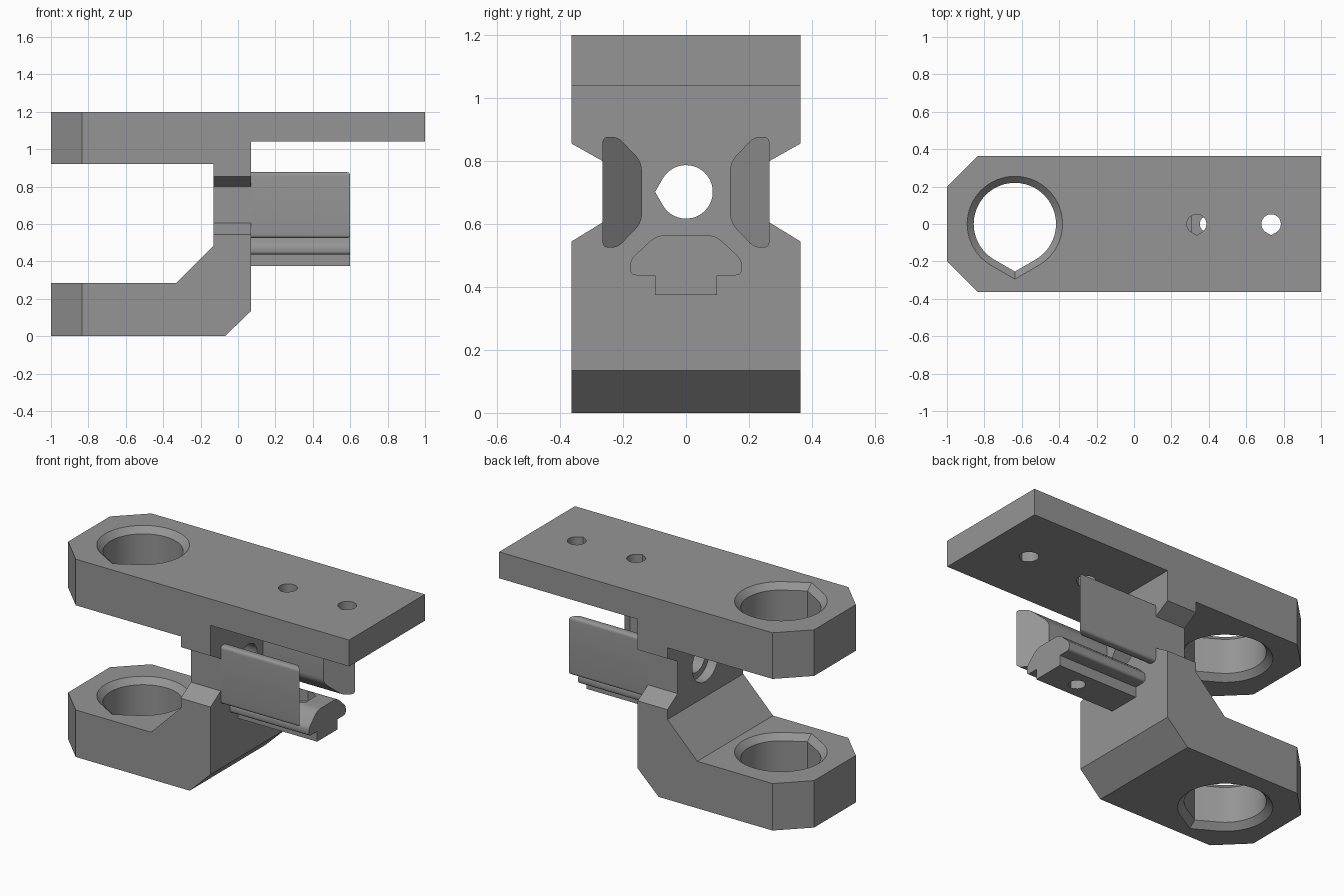
import bpy, bmesh, math
from mathutils import Vector

if "Cube" in bpy.data.objects:
    bpy.data.objects.remove(bpy.data.objects["Cube"])

grey = bpy.data.materials.new("plain grey")
grey.diffuse_color = (0.3, 0.3, 0.3, 1)
grey.use_nodes = True
grey.node_tree.nodes["Principled BSDF"].inputs["Base Color"].default_value = grey.diffuse_color


def loft(name, rings):
    """Closed solid through a stack of matching point rings."""
    bm = bmesh.new()
    vs = [[bm.verts.new(p) for p in ring] for ring in rings]
    n = len(vs[0])
    for a, b in zip(vs, vs[1:]):
        for i in range(n):
            j = (i + 1) % n
            bm.faces.new((a[i], a[j], b[j], b[i]))
    bm.faces.new(vs[0])
    bm.faces.new(vs[-1])
    bmesh.ops.recalc_face_normals(bm, faces=bm.faces[:])
    me = bpy.data.meshes.new(name)
    bm.to_mesh(me)
    bm.free()
    ob = bpy.data.objects.new(name, me)
    bpy.context.collection.objects.link(ob)
    me.materials.append(grey)
    return ob


def place(p, axis, t):
    a, b = p
    return {"X": (t, a, b), "Y": (a, t, b), "Z": (a, b, t)}[axis]


def prism(name, pts, axis, lo, hi):
    return loft(name, [[place(p, axis, t) for p in pts] for t in (lo, hi)])


def teardrop(r, cx, cy, tip_deg=-90, n=36):
    """Circle with a blunt 120 degree tip."""
    pts = []
    for i in range(n + 1):
        a = math.radians(tip_deg + 30 + 300 * i / n)
        pts.append((cx + r * math.cos(a), cy + r * math.sin(a)))
    t = math.radians(tip_deg)
    d = r / math.cos(math.radians(30))
    return pts + [(cx + d * math.cos(t), cy + d * math.sin(t))]


def rounded(corners, steps=5):
    """Corners are (a, b, distance of rounding)."""
    out, n = [], len(corners)
    for i, (a, b, r) in enumerate(corners):
        p = Vector((a, b))
        if r == 0:
            out.append((a, b))
            continue
        u = p + (Vector(corners[i - 1][:2]) - p).normalized() * r
        v = p + (Vector(corners[(i + 1) % n][:2]) - p).normalized() * r
        for k in range(steps + 1):
            t = k / steps
            q = u * (1 - t) ** 2 + p * 2 * t * (1 - t) + v * t * t
            out.append((q.x, q.y))
    return out


def apply_boolean(ob, cutter, op="DIFFERENCE"):
    m = ob.modifiers.new("cut", "BOOLEAN")
    m.operation, m.solver, m.object = op, "EXACT", cutter
    bpy.context.view_layer.objects.active = ob
    bpy.ops.object.modifier_apply(modifier=m.name)
    bpy.data.objects.remove(cutter)


def smooth(ob):
    bpy.ops.object.select_all(action="DESELECT")
    ob.select_set(True)
    bpy.context.view_layer.objects.active = ob
    bpy.ops.object.shade_smooth_by_angle(angle=math.radians(25))


# Bracket body: two arms joined by a web
W = 0.363
side = [(-1, 1.2), (1, 1.2), (1, 1.04), (0.07, 1.04), (0.07, 0.135), (-0.07, 0),
        (-1, 0), (-1, 0.285), (-0.33, 0.285), (-0.13, 0.485), (-0.13, 0.92), (-1, 0.92)]
body = prism("bracket_body", side, "Y", -W, W)

# Clipped corners at the clamp end, and notches in the web sides
for s in (-1, 1):
    corner = [(-1.165, s * 0.037), (-0.735, s * 0.461), (-1.165, s * 0.6)]
    corner = [(-1.1, s * 0.1012), (-0.735, s * 0.4618), (-1.1, s * 0.6)]
    apply_boolean(body, prism("cutter", corner, "Z", -0.1, 1.3))
    notch = [(s * 0.265, 0.605), (s * 0.265, 0.8), (s * 0.5, 0.932), (s * 0.5, 0.461)]
    apply_boolean(body, prism("cutter", notch, "X", -0.3, 0.2))

# Rod holes with chamfered rims in both arms
for lo, hi in ((0, 0.285), (0.92, 1.2)):
    levels = [(0.265, lo - 0.01), (0.22, lo + 0.035), (0.22, hi - 0.035), (0.265, hi + 0.01)]
    rings = [[(x, y, z) for x, y in teardrop(r, -0.637, 0, n=60)] for r, z in levels]
    apply_boolean(body, loft("cutter", rings))

# Screw holes in the top plate
for x in (0.335, 0.733):
    apply_boolean(body, prism("cutter", teardrop(0.052, x, 0), "Z", 0.98, 1.3))

# Cross hole through the web, counterbored on the clamp side
apply_boolean(body, prism("cutter", teardrop(0.085, 0, 0.702, 180), "X", -0.3, 0.2))
apply_boolean(body, prism("cutter", teardrop(0.125, 0, 0.702, 180), "X", -0.3, -0.07))
smooth(body)

# Side rails with ends slanted inwards
for s, name in ((-1, "front_side_rail"), (1, "back_side_rail")):
    prof = rounded([(s * 0.14, 0.797, 0.03), (s * 0.217, 0.877, 0.02), (s * 0.265, 0.877, 0.02),
                    (s * 0.265, 0.525, 0.02), (s * 0.217, 0.525, 0.02), (s * 0.14, 0.605, 0.03)])
    rings = [[(0.07, y, z) for y, z in prof],
             [(0.6 - (0.265 - abs(y)), y, z) for y, z in prof]]
    smooth(loft(name, rings))

# Lower rail with a foot, a screw hole and a nut pocket
half = [(0.098, 0.375, 0), (0.098, 0.437, 0), (0.177, 0.437, 0.02),
        (0.177, 0.487, 0.02), (0.093, 0.565, 0.03)]
prof = rounded(half + [(-y, z, r) for y, z, r in reversed(half)])
rail = prism("lower_rail", prof, "X", 0.07, 0.6)
apply_boolean(rail, prism("cutter", teardrop(0.045, 0.397, 0), "Z", 0.3, 0.7))
nut = [(0.397 + 0.104 * math.cos(math.radians(30 + 60 * i)),
        0.104 * math.sin(math.radians(30 + 60 * i))) for i in range(6)]
apply_boolean(rail, prism("cutter", nut, "Z", 0.49, 0.7))
smooth(rail)
